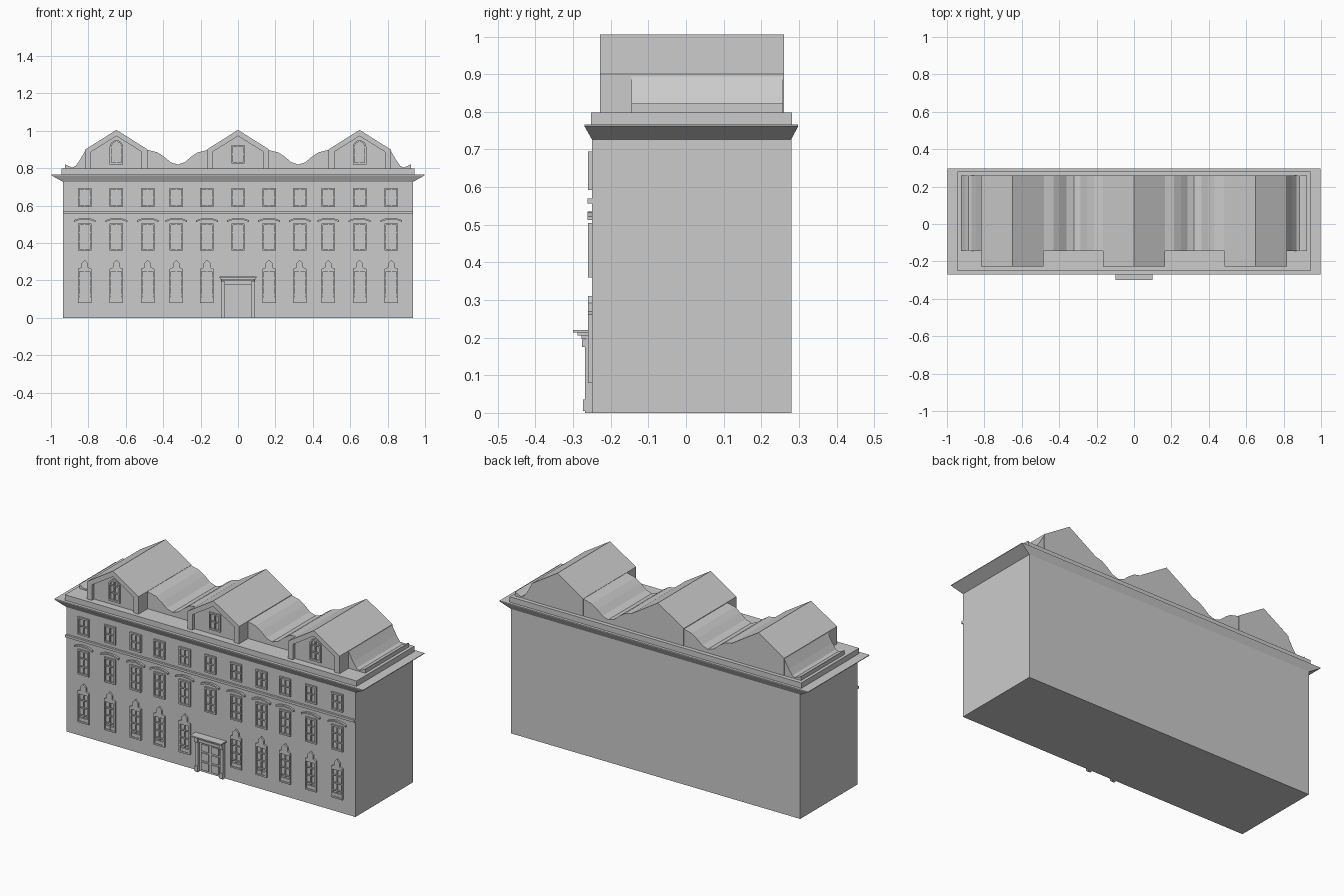
import bpy, bmesh, math

if "Cube" in bpy.data.objects:
    bpy.data.objects.remove(bpy.data.objects["Cube"])

stone = bpy.data.materials.new("grey_stone")
stone.diffuse_color = (0.6, 0.6, 0.6, 1)
stone.use_nodes = True
stone.node_tree.nodes["Principled BSDF"].inputs["Base Color"].default_value = stone.diffuse_color


def build(name, prisms):
    """One object made of (xz outline, y_front, y_back) prisms."""
    bm = bmesh.new()
    for pts, y0, y1 in prisms:
        f = [bm.verts.new((x, y0, z)) for x, z in pts]
        b = [bm.verts.new((x, y1, z)) for x, z in pts]
        bm.faces.new(f)
        bm.faces.new(b[::-1])
        n = len(pts)
        for i in range(n):
            j = (i + 1) % n
            bm.faces.new((f[j], f[i], b[i], b[j]))
    finish(name, bm)


def finish(name, bm):
    bmesh.ops.recalc_face_normals(bm, faces=bm.faces)
    me = bpy.data.meshes.new(name)
    bm.to_mesh(me)
    bm.free()
    me.materials.append(stone)
    bpy.context.collection.objects.link(bpy.data.objects.new(name, me))


def rect(x0, x1, z0, z1):
    return [(x0, z0), (x1, z0), (x1, z1), (x0, z1)]


def shift(pts, cx):
    return [(x + cx, z) for x, z in pts]


def mirrored(half):
    """Close a right-hand outline across x = 0."""
    return half + [(-x, z) for x, z in reversed(half) if x > 0]


def frame(outer, inner, y0, y1):
    """Four-sided or more border between two outlines of equal length."""
    n = len(outer)
    return [([outer[i], outer[(i + 1) % n], inner[(i + 1) % n], inner[i]], y0, y1)
            for i in range(n)]


WALL = -0.252

# main block
build("main_walls", [(rect(-.935, .935, 0, .765), -.25, .28)])

# flared cornice
bm = bmesh.new()
rings = [[bm.verts.new(p) for p in ((-x, y0, z), (x, y0, z), (x, y1, z), (-x, y1, z))]
         for x, y0, y1, z in ((.935, -.25, .28, .727), (.998, -.27, .298, .762),
                              (.998, -.27, .298, .766))]
for a, b in zip(rings, rings[1:]):
    for i in range(4):
        j = (i + 1) % 4
        bm.faces.new((a[i], a[j], b[j], b[i]))
bm.faces.new(rings[0][::-1])
bm.faces.new(rings[-1])
finish("cornice", bm)

# parapet slab and string course
build("parapet", [(rect(-.943, .943, .76, .798), -.252, .282)])
build("string_course", [(rect(-.935, .935, .556, .57), -.262, -.245)])

# rolling roof between and beside the dormers
half = [(0, .99), (.165, .897), (.215, .885), (.25, .862), (.285, .832), (.322, .82),
        (.36, .832), (.395, .862), (.43, .885), (.48, .897), (.65, .99), (.815, .897),
        (.845, .845), (.868, .812), (.885, .804), (.902, .81), (.925, .822), (.925, .79)]
build("curved_roof", [(mirrored(half), -.145, .258)])

# gabled dormers with recessed fronts
gable = mirrored([(0, 1.005), (.167, .9), (.167, .79)])
gable_in = mirrored([(0, .972), (.135, .888), (.135, .79)])
for label, cx in (("left", -.65), ("middle", 0), ("right", .65)):
    build(label + "_dormer", [(shift(gable, cx), -.208, .26)])
    rim = frame(shift(gable, cx), shift(gable_in, cx), -.228, -.205)
    build(label + "_dormer_rim", [p for i, p in enumerate(rim) if i != 2])


def arch(w, z0, spring, n=8):
    return [(-w, z0), (w, z0)] + [(w * math.cos(math.pi * i / n),
            spring + w * math.sin(math.pi * i / n)) for i in range(n + 1)]


# dormer windows
for label, cx in (("left", -.65), ("right", .65)):
    parts = frame(shift(arch(.036, .82, .914), cx), shift(arch(.027, .83, .914), cx), -.218, -.205)
    parts += [(rect(cx - .003, cx + .003, .825, .94), -.216, -.205)]
    parts += [(rect(cx - .03, cx + .03, z - .003, z + .003), -.216, -.205) for z in (.87, .912)]
    build(label + "_dormer_window", parts)
build("middle_dormer_window",
      frame(rect(-.036, .036, .825, .925), rect(-.028, .028, .834, .916), -.218, -.205)
      + [(rect(-.003, .003, .83, .92), -.216, -.205), (rect(-.03, .03, .872, .878), -.216, -.205)])


def sash(cx, z0, z1, rows, w=.036):
    """Window border with glazing bars."""
    parts = frame(rect(cx - w, cx + w, z0, z1),
                  rect(cx - w + .008, cx + w - .008, z0 + .009, z1 - .009), -.26, -.245)
    parts.append((rect(cx - .003, cx + .003, z0, z1), -.257, -.245))
    for r in range(1, rows):
        z = z0 + (z1 - z0) * r / rows
        parts.append((rect(cx - w + .004, cx + w - .004, z - .003, z + .003), -.257, -.245))
    return parts


# facade windows, three storeys
columns = [s * x for x in (.166, .33, .483, .65, .82) for s in (-1, 1)]
top, mid, hoods, low, crests = [], [], [], [], []
crest = mirrored([(0, .31), (.018, .292), (.018, .27), (.036, .262), (.036, .252)])
hood = [(-.075, .512), (-.045, .524), (0, .53), (.045, .524), (.075, .512),
        (.075, .52), (.045, .534), (0, .54), (-.045, .534), (-.075, .52)]
for cx in columns + [0]:
    top += sash(cx, .592, .695, 2)
    mid += sash(cx, .36, .505, 3)
    up = [(-.058, .513), (-.03, .523), (0, .526), (.03, .523), (.058, .513)]
    hoods.append((shift(up + [(x, z + .009) for x, z in reversed(up)], cx), -.262, -.245))
for cx in columns:
    low += sash(cx, .08, .256, 4)
    low.append((rect(cx - .03, cx + .03, .088, .108), -.256, -.245))
    crests.append((shift(crest, cx), -.26, -.245))
build("upper_windows", top)
build("middle_windows", mid)
build("window_hoods", hoods)
build("lower_windows", low)
build("window_crests", crests)

# doorway: surround, leaf panels and projecting canopy
parts = []
for s in (-1, 1):
    a, b = sorted((s * .07, s * .09))
    parts.append((rect(a, b, 0, .19), -.268, -.245))
    parts.append((rect(a, b, .005, .035), -.274, -.245))
    parts.append((rect(a, b, .175, .195), -.276, -.245))
parts.append((rect(-.09, .09, .175, .205), -.266, -.245))
build("door_surround", parts)
build("door", [(rect(-.07, .07, .003, .175), -.254, -.245)]
      + [(rect(s * .033 - .024, s * .033 + .024, a, b), -.26, -.25)
         for s in (-1, 1) for a, b in ((.015, .06), (.07, .115), (.125, .165))])
build("door_canopy", [(rect(-.088, .088, .196, .206), -.278, -.245),
                      (rect(-.094, .094, .206, .213), -.288, -.245),
                      (rect(-.1, .1, .213, .22), -.3, -.245)])
